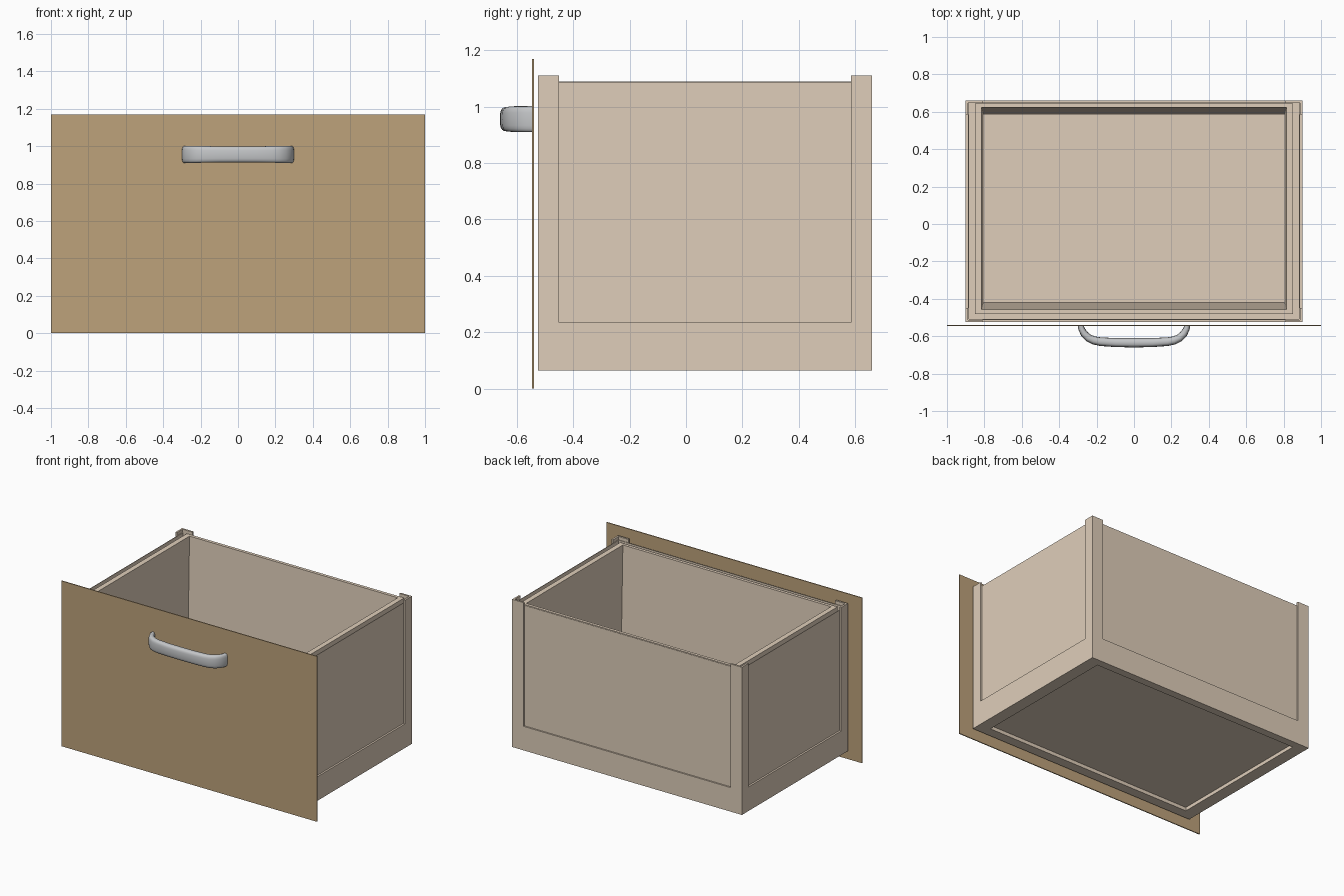
import bpy, bmesh, math
from mathutils import Vector

cube = bpy.data.objects.get("Cube")
if cube:
    bpy.data.objects.remove(cube, do_unlink=True)


def material(name, rgb):
    lin = [((c / 255 + 0.055) / 1.055) ** 2.4 for c in rgb] + [1]
    m = bpy.data.materials.new(name)
    m.use_nodes = True
    m.diffuse_color = lin
    m.node_tree.nodes["Principled BSDF"].inputs["Base Color"].default_value = lin
    return m


pale_wood = material("pale wood", (223, 206, 186))
tan_wood = material("tan wood", (189, 162, 123))
metal = material("grey metal", (196, 198, 200))


def finish(name, bm, mat):
    bmesh.ops.recalc_face_normals(bm, faces=bm.faces)
    mesh = bpy.data.meshes.new(name)
    bm.to_mesh(mesh)
    bm.free()
    mesh.materials.append(mat)
    ob = bpy.data.objects.new(name, mesh)
    bpy.context.collection.objects.link(ob)
    return ob


def loft(name, rings, mat):
    """Skin a list of equal-length closed rings and cap both ends."""
    bm = bmesh.new()
    loops = [[bm.verts.new(p) for p in ring] for ring in rings]
    n = len(loops[0])
    for a, b in zip(loops, loops[1:]):
        for i in range(n):
            j = (i + 1) % n
            bm.faces.new((a[i], a[j], b[j], b[i]))
    bm.faces.new(loops[0])
    bm.faces.new(loops[-1])
    return finish(name, bm, mat)


def rect(x, front, back, z):
    return [(-x, front, z), (x, front, z), (x, back, z), (-x, back, z)]


# Tub: recessed underside, base rail, thin outer skin, gap, thicker inner wall
FRONT, BACK, SIDE, RAIL = -0.525, 0.66, 0.9, 0.235
loft("drawer_box", [
    rect(0.813, -0.455, 0.605, 0.09),
    rect(0.813, -0.455, 0.605, 0.065),
    rect(SIDE, FRONT, BACK, 0.065),
    rect(SIDE, FRONT, BACK, RAIL),
    rect(0.887, -0.512, 0.65, RAIL),
    rect(0.887, -0.512, 0.65, 1.087),
    rect(0.883, -0.508, 0.647, 1.087),
    rect(0.883, -0.508, 0.647, RAIL),
    rect(0.851, -0.48, 0.643, RAIL),
    rect(0.851, -0.48, 0.643, 1.09),
    rect(0.815, -0.458, 0.622, 1.09),
    rect(0.805, -0.42, 0.585, 0.12),
], pale_wood)

# Thin angled corner posts, rising just above the walls
LEG_X, LEG_Y, THICK = 0.09, 0.075, 0.013
for y, sy, end in ((FRONT, 1, "front"), (BACK, -1, "back")):
    for sx, side in ((1, "left"), (-1, "right")):
        outline = [(0, 0), (LEG_X, 0), (LEG_X, THICK), (THICK, THICK),
                   (THICK, LEG_Y), (0, LEG_Y)]
        rings = [[(sx * (SIDE - u), y + sy * v, z) for u, v in outline]
                 for z in (RAIL, 1.11)]
        loft(f"{end}_{side}_post", rings, pale_wood)

# Thin front panel
loft("front_panel", [rect(1, -0.546, -0.539, 0), rect(1, -0.546, -0.539, 1.17)],
     tan_wood)

# Bowed handle: rounded section swept along a mirrored path (x, y, half depth)
half = [(0.285, -0.54, 0.016), (0.281, -0.56, 0.017), (0.268, -0.585, 0.019),
        (0.245, -0.608, 0.021), (0.215, -0.622, 0.022), (0.18, -0.629, 0.023),
        (0.1, -0.634, 0.024)]
path = half + [(0, -0.635, 0.025)] + [(-x, y, d) for x, y, d in reversed(half)]
rings = []
for i, (x, y, depth) in enumerate(path):
    a, b = path[max(i - 1, 0)], path[min(i + 1, len(path) - 1)]
    t = Vector((b[0] - a[0], b[1] - a[1], 0)).normalized()
    if i in (0, len(path) - 1):
        t = Vector((0, -1 if i == 0 else 1, 0))
    normal = Vector((-t.y, t.x, 0))
    height = 0.043 + 0.003 * min(abs(x) / 0.25, 1) ** 3
    ring = []
    for k in range(20):
        ang = math.tau * k / 20
        c, s = math.cos(ang), math.sin(ang)
        u = math.copysign(abs(c) ** 0.7, c) * depth
        v = math.copysign(abs(s) ** 0.6, s) * height
        ring.append(Vector((x, y, 0.956 + v)) + normal * u)
    rings.append(ring)
handle = loft("handle", rings, metal)
bpy.ops.object.select_all(action="DESELECT")
handle.select_set(True)
bpy.context.view_layer.objects.active = handle
bpy.ops.object.shade_smooth_by_angle(angle=math.radians(45))
